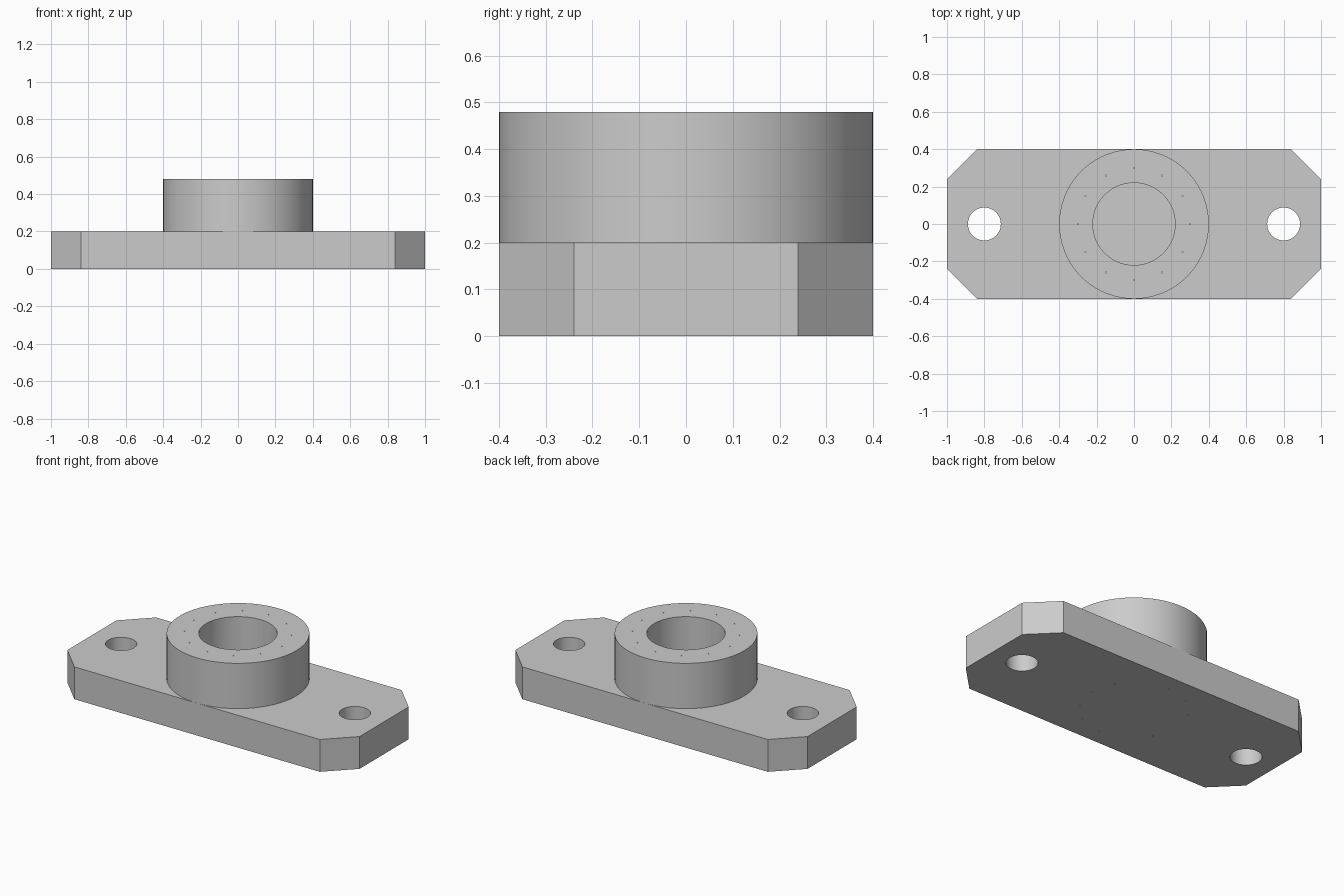
import bpy
import bmesh
from math import cos, sin, pi, radians
from mathutils import Matrix

cube = bpy.data.objects.get("Cube")
if cube:
    bpy.data.objects.remove(cube, do_unlink=True)

# Main dimensions
LENGTH, WIDTH, CHAMFER = 2.0, 0.8, 0.16
PLATE_H, TOP = 0.2, 0.48
BOSS_R, BORE_R = 0.4, 0.22
BOLT_X, BOLT_R = 0.8, 0.088
PIN_CIRCLE, PIN_R, PINS = 0.3, 0.003, 12

grey = bpy.data.materials.new("plain grey")
grey.use_nodes = True
color = (0.6, 0.6, 0.6, 1)
grey.diffuse_color = color
grey.node_tree.nodes["Principled BSDF"].inputs["Base Color"].default_value = color


def add_object(name, bm):
    bmesh.ops.recalc_face_normals(bm, faces=bm.faces)
    mesh = bpy.data.meshes.new(name)
    bm.to_mesh(mesh)
    bm.free()
    mesh.materials.append(grey)
    obj = bpy.data.objects.new(name, mesh)
    bpy.context.collection.objects.link(obj)
    return obj


def add_cylinder(bm, x, y, z0, z1, radius, sides):
    bmesh.ops.create_cone(bm, cap_ends=True, segments=sides, radius1=radius,
                          radius2=radius, depth=z1 - z0,
                          matrix=Matrix.Translation((x, y, (z0 + z1) / 2)))


def cut(obj, holes):
    """Subtract a list of vertical holes (x, y, z0, z1, radius, sides)."""
    bm = bmesh.new()
    for hole in holes:
        add_cylinder(bm, *hole)
    cutter = add_object("hole_cutter", bm)
    cutter.hide_render = True
    mod = obj.modifiers.new("holes", "BOOLEAN")
    mod.operation = "DIFFERENCE"
    mod.solver = "EXACT"
    mod.object = cutter
    bpy.ops.object.select_all(action="DESELECT")
    obj.select_set(True)
    bpy.context.view_layer.objects.active = obj
    bpy.ops.object.modifier_apply(modifier=mod.name)
    bpy.data.objects.remove(cutter, do_unlink=True)
    bpy.ops.object.shade_smooth_by_angle(angle=radians(30))


# Base plate with chamfered corners
hx, hy = LENGTH / 2, WIDTH / 2
corner = [(hx, hy - CHAMFER), (hx - CHAMFER, hy)]
outline = []
for sx, sy in ((1, 1), (-1, 1), (-1, -1), (1, -1)):
    points = corner if sx * sy > 0 else corner[::-1]
    outline += [(sx * x, sy * y) for x, y in points]
bm = bmesh.new()
face = bm.faces.new([bm.verts.new((x, y, 0)) for x, y in outline])
side = bmesh.ops.extrude_face_region(bm, geom=[face])["geom"]
bmesh.ops.translate(bm, vec=(0, 0, PLATE_H),
                    verts=[v for v in side if isinstance(v, bmesh.types.BMVert)])
base_plate = add_object("base_plate", bm)

# Raised round boss
bm = bmesh.new()
add_cylinder(bm, 0, 0, PLATE_H, TOP, BOSS_R, 96)
boss = add_object("boss", bm)

# Bolt holes, central bore and the ring of pin holes
pins = [(PIN_CIRCLE * cos(2 * pi * i / PINS), PIN_CIRCLE * sin(2 * pi * i / PINS),
         -0.1, TOP + 0.1, PIN_R, 8) for i in range(PINS)]
bolts = [(s * BOLT_X, 0, -0.1, PLATE_H + 0.1, BOLT_R, 48) for s in (-1, 1)]
bore = [(0, 0, PLATE_H - 0.1, TOP + 0.1, BORE_R, 72)]
cut(base_plate, bolts + pins)
cut(boss, bore + pins)
